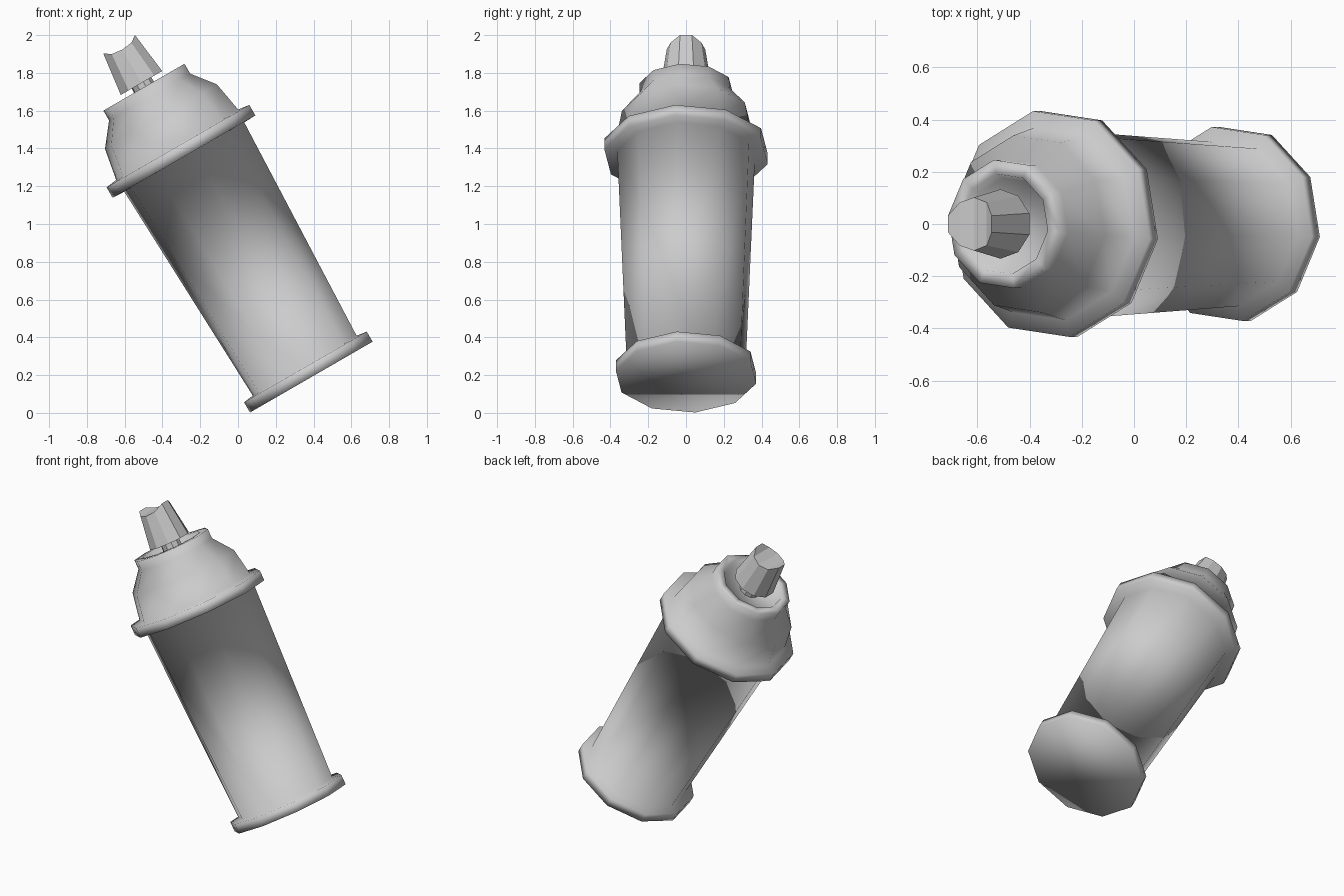
import bpy, bmesh
from math import sin, cos, radians

if "Cube" in bpy.data.objects:
    bpy.data.objects.remove(bpy.data.objects["Cube"])

TILT = radians(-30)
SIDES = 10


def lathe(name, profile, phase, smooth, cap_top=True, tweak=None):
    """Revolve (radius, height) points into a ten-sided part, then tilt it."""
    bm = bmesh.new()
    rings = []
    for r, h in profile:
        rings.append([bm.verts.new((r * cos(radians(phase + 36 * i)),
                                    r * sin(radians(phase + 36 * i)), h))
                      for i in range(SIDES)])
    for a, b in zip(rings, rings[1:]):
        for i in range(SIDES):
            j = (i + 1) % SIDES
            bm.faces.new((a[i], a[j], b[j], b[i]))
    bm.faces.new(rings[0][::-1])
    if cap_top:
        bm.faces.new(rings[-1])
    if tweak:
        tweak(bm, rings)
    for f in bm.faces:
        f.smooth = smooth
    me = bpy.data.meshes.new(name)
    bm.to_mesh(me)
    bm.free()
    ob = bpy.data.objects.new(name, me)
    bpy.context.collection.objects.link(ob)
    ob.rotation_euler = (0, TILT, 0)
    ob.location = (0.373, 0, 0.2155)
    return ob


# Can: bottom rim, tapered wall, upper rim, shoulder, collar and recessed dish
lathe("can_body", [
    (0.378, -0.03), (0.378, 0.032), (0.32, 0.04),
    (0.37, 1.315), (0.44, 1.318), (0.44, 1.382), (0.376, 1.39),
    (0.345, 1.562), (0.25, 1.682), (0.25, 1.742), (0.195, 1.742),
    (0.18, 1.69)], -7.5, True)

# Valve stem between dish and nozzle
lathe("valve_stem", [(0.065, 1.68), (0.06, 1.775)], -7.5, False)


# Nozzle with a finger groove running across its top
def groove(bm, rings):
    top = rings[-1]
    for v in top:
        d = abs(v.co.x)
        v.co.z = 2.005 if d > 0.08 else (1.979 if d > 0.03 else 1.972)
    # strips: vertices i and 9-i mirror each other across the x axis
    order = [top[k] for k in range(SIDES)]
    for i in range(4):
        bm.faces.new((order[i], order[i + 1], order[8 - i], order[9 - i]))


lathe("spray_nozzle", [(0.133, 1.768), (0.102, 2.005)], 18, False,
      cap_top=False, tweak=groove)
